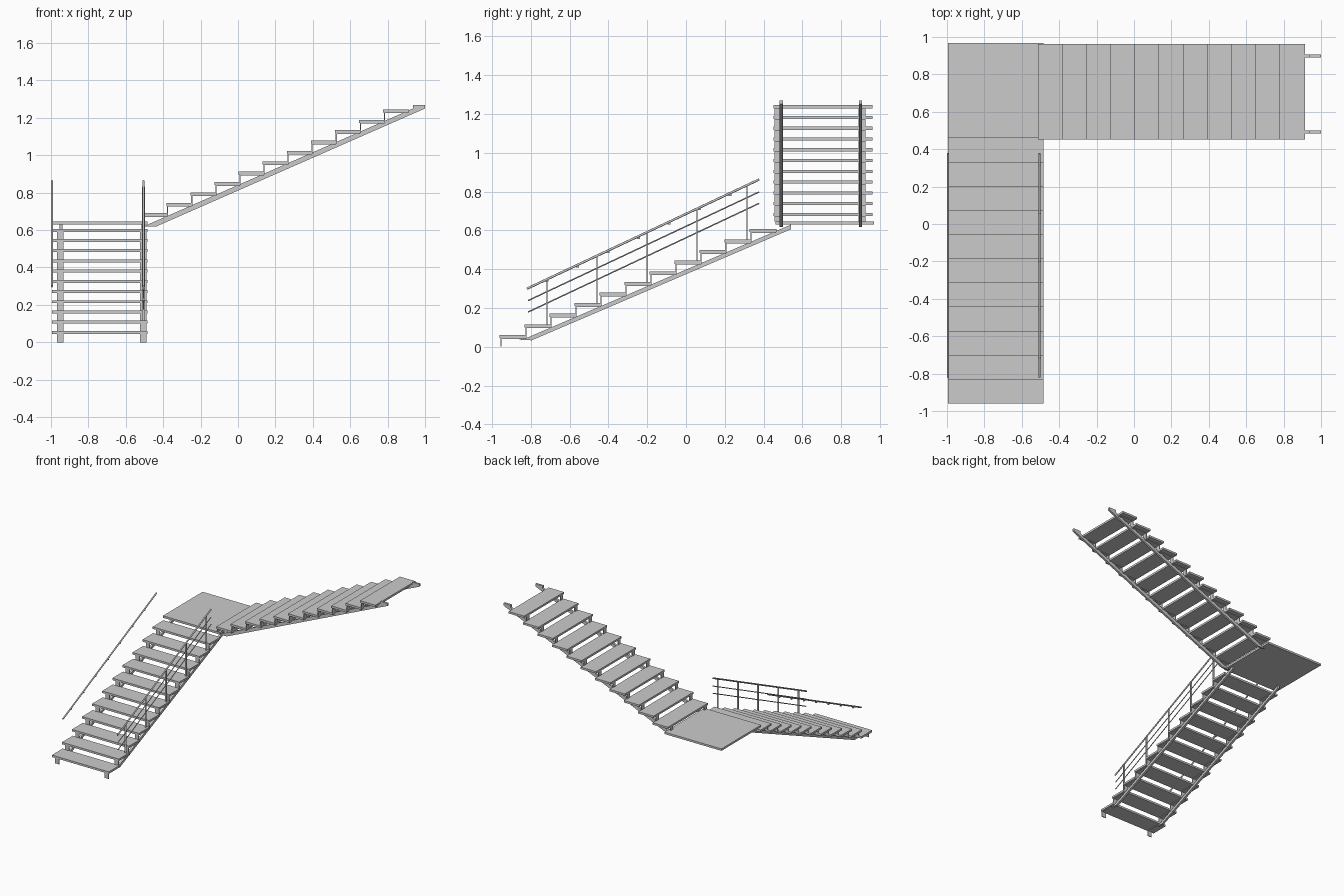
import bpy, bmesh
from mathutils import Vector

if "Cube" in bpy.data.objects:
    bpy.data.objects.remove(bpy.data.objects["Cube"])

def make(name, bm):
    bmesh.ops.recalc_face_normals(bm, faces=bm.faces)
    me = bpy.data.meshes.new(name)
    bm.to_mesh(me)
    bm.free()
    ob = bpy.data.objects.new(name, me)
    bpy.context.collection.objects.link(ob)
    return ob

def add_box(bm, x0, x1, y0, y1, z0, z1):
    vs = bmesh.ops.create_cube(bm, size=1)["verts"]
    for v in vs:
        v.co = Vector(((x0 + x1) / 2 + v.co.x * (x1 - x0),
                       (y0 + y1) / 2 + v.co.y * (y1 - y0),
                       (z0 + z1) / 2 + v.co.z * (z1 - z0)))

def add_prism(bm, profile, place, a, b):
    """Extrude a (run, z) profile across the stair from a to b."""
    lo = [bm.verts.new(place(r, a, z)) for r, z in profile]
    hi = [bm.verts.new(place(r, b, z)) for r, z in profile]
    bm.faces.new(lo)
    bm.faces.new(hi)
    n = len(profile)
    for i in range(n):
        j = (i + 1) % n
        bm.faces.new((lo[i], lo[j], hi[j], hi[i]))

def rod(name, p, q, r):
    p, q = Vector(p), Vector(q)
    bm = bmesh.new()
    bmesh.ops.create_cone(bm, cap_ends=True, segments=10, radius1=r, radius2=r, depth=(q - p).length)
    ob = make(name, bm)
    ob.location = (p + q) / 2
    ob.rotation_euler = (q - p).to_track_quat('Z', 'Y').to_euler()
    for f in ob.data.polygons:
        f.use_smooth = len(f.vertices) == 4
    return ob

def rect(r0, r1, z0, z1):
    return [(r0, z0), (r1, z0), (r1, z1), (r0, z1)]

PITCH, DEPTH, THICK, STEPS = 0.1288, 0.138, 0.016, 11

def flight(name, place, run0, top0, rise, floor, span, brackets, stringers, profile):
    treads, plates, beams = bmesh.new(), bmesh.new(), bmesh.new()
    for i in range(STEPS):
        r, top = run0 + i * PITCH, top0 + i * rise
        under = top - THICK
        foot = floor if i == 0 else under - rise
        add_prism(treads, rect(r, r + DEPTH, under, top), place, *span)
        # angle bracket: upright plate and thin ledge under the tread
        angle = [(r + .004, foot), (r + .010, foot), (r + .010, under - .004),
                 (r + DEPTH - .003, under - .004), (r + DEPTH - .003, under), (r + .004, under)]
        for a, b in brackets:
            add_prism(plates, angle, place, a, b)
    for a, b in stringers:
        add_prism(beams, profile, place, a, b)
    make(name + "_treads", treads)
    make(name + "_brackets", plates)
    make(name + "_stringers", beams)

# lower flight climbs along +y, upper flight along +x
flight("lower", lambda r, c, z: (c, r, z), -0.96, 0.061, 0.0546, 0.0, (-0.995, -0.485),
       [(-0.968, -0.933), (-0.525, -0.49)], [(-0.954, -0.937), (-0.516, -0.499)],
       [(-0.86, 0.036), (-0.795, 0.033), (0.54, 0.605), (0.54, 0.629), (-0.82, 0.046)])
flight("upper", lambda r, c, z: (r, c, z), -0.512, 0.69, 0.0555, 0.646, (0.452, 0.962),
       [(0.457, 0.492), (0.889, 0.924)], [(0.483, 0.499), (0.891, 0.907)],
       [(-0.50, 0.618), (-0.44, 0.618), (1.0, 1.25), (1.0, 1.27), (0.935, 1.27), (0.935, 1.25),
        (-0.50, 0.622)])

# corner landing
bm = bmesh.new()
add_box(bm, -0.995, -0.485, 0.46, 0.968, 0.63, 0.646)
make("landing", bm)

# inner railing
Y0, Y1, X = -0.82, 0.377, -0.505
def rail_z(y):
    return 0.299 + (y - Y0) * 0.563 / (Y1 - Y0)
rod("handrail", (X, Y0, 0.299), (X, Y1, 0.862), 0.006)
for k, drop in enumerate((0.064, 0.123)):
    rod(f"middle_rail_{k}", (X, Y0 + .006, rail_z(Y0 + .006) - drop), (X, Y1, rail_z(Y1) - drop), 0.0035)
bm = bmesh.new()
for k in range(5):
    y = -0.716 + 2 * k * PITCH
    base = 0.061 + (1 + 2 * k) * 0.0546
    add_box(bm, X - .007, X + .007, y - .002, y + .002, base, rail_z(y))
make("railing_posts", bm)

# wall handrail with small brackets
rod("wall_handrail", (-0.994, Y0, 0.299), (-0.994, Y1, 0.862), 0.006)
bm = bmesh.new()
for k in range(7):
    y = -0.716 + k * 0.157
    z = rail_z(y) - 0.009
    add_box(bm, -1.0, -0.991, y - .008, y + .008, z - .004, z + .004)
make("wall_rail_brackets", bm)
